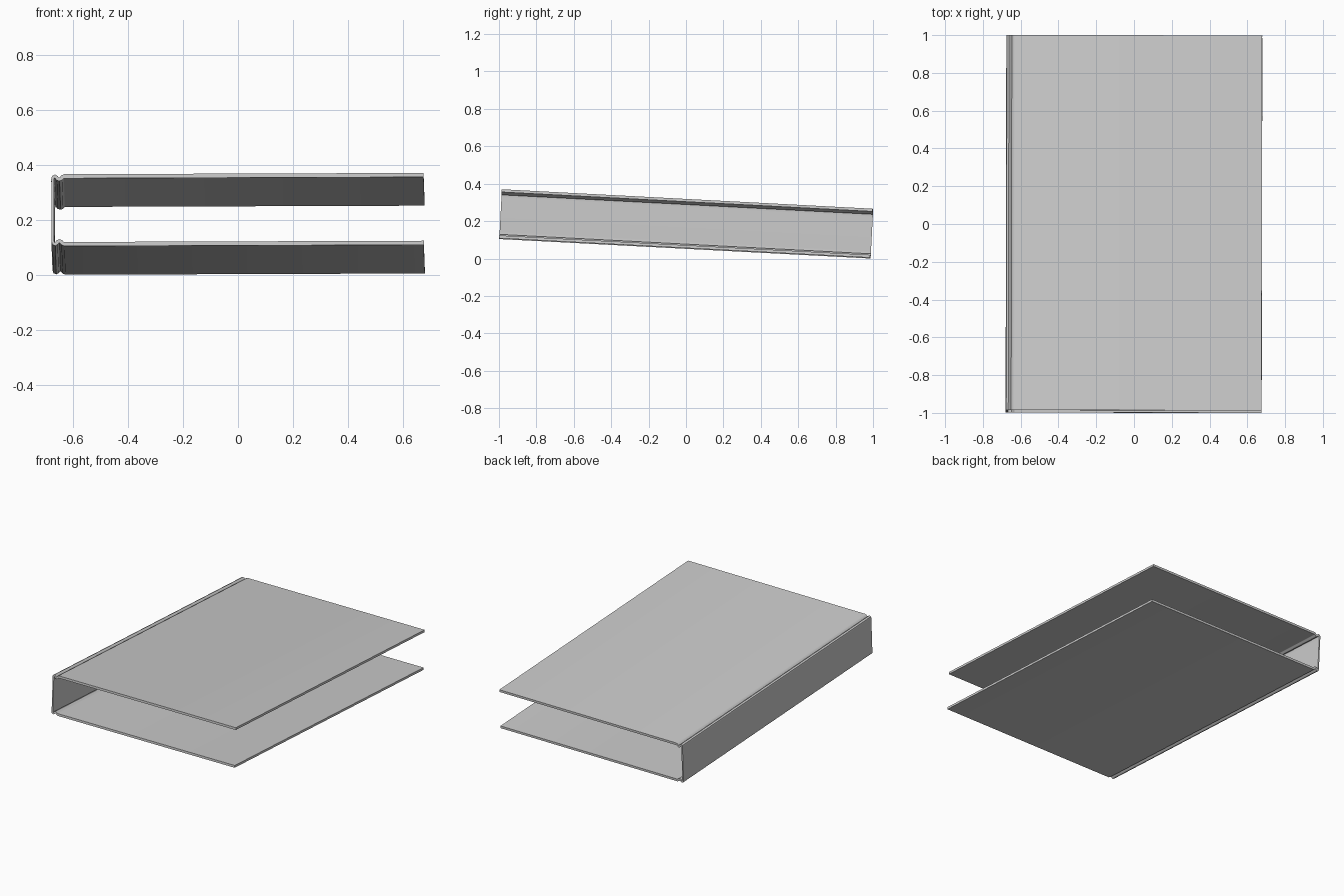
import bpy, bmesh
from math import radians
from mathutils import Vector, Euler

cube = bpy.data.objects.get("Cube")
if cube:
    bpy.data.objects.remove(cube)

LENGTH = 1.988

# Half cross-section centre line: x, height from the middle, thickness
half = [
    (-0.673, 0.0, 0.009), (-0.673, 0.09, 0.009), (-0.674, 0.112, 0.010),
    (-0.671, 0.122, 0.011), (-0.666, 0.124, 0.012), (-0.660, 0.120, 0.013),
    (-0.655, 0.114, 0.013), (-0.649, 0.112, 0.013), (-0.643, 0.115, 0.013),
    (-0.638, 0.121, 0.014), (-0.632, 0.1235, 0.015), (0.676, 0.1235, 0.015),
]
# Mirror into one C-shaped path from the lower cover to the upper cover
path = [(x, -z, t) for x, z, t in reversed(half[1:])] + half


def offset_pair(i):
    """Points on both sides of the path at index i."""
    x, z, t = path[i]
    a = path[max(i - 1, 0)]
    b = path[min(i + 1, len(path) - 1)]
    # Covers stay flat right up to the hinge
    if abs(x) < 0.635 or x > 0 or x == -0.632:
        d = Vector((1, 0)) if z > 0 else Vector((-1, 0))
    else:
        d = Vector((b[0] - a[0], b[1] - a[1])).normalized()
    n = Vector((-d.y, d.x)) * t / 2
    p = Vector((x, z))
    return p + n, p - n


# Extrude the thickened path along the spine
bm = bmesh.new()
rings = []
for i in range(len(path)):
    outer, inner = offset_pair(i)
    rings.append([bm.verts.new((p.x, y, p.y))
                  for p, y in ((outer, -LENGTH / 2), (outer, LENGTH / 2),
                               (inner, LENGTH / 2), (inner, -LENGTH / 2))])
for a, b in zip(rings, rings[1:]):
    for k in range(4):
        j = (k + 1) % 4
        bm.faces.new((a[k], a[j], b[j], b[k]))
bm.faces.new(rings[0])
bm.faces.new(rings[-1][::-1])
bmesh.ops.recalc_face_normals(bm, faces=bm.faces)

# Slight tilt, then centre and rest on the ground
tilt = Euler((radians(-3.0), radians(-0.2), radians(-0.1))).to_matrix()
bmesh.ops.transform(bm, matrix=tilt.to_4x4(), verts=bm.verts)
lo = Vector([min(v.co[k] for v in bm.verts) for k in range(3)])
hi = Vector([max(v.co[k] for v in bm.verts) for k in range(3)])
shift = -(lo + hi) / 2
shift.z = -lo.z
bmesh.ops.translate(bm, vec=shift, verts=bm.verts)

mesh = bpy.data.meshes.new("book_cover")
bm.to_mesh(mesh)
bm.free()
cover = bpy.data.objects.new("book_cover", mesh)
bpy.context.collection.objects.link(cover)

bpy.ops.object.select_all(action='DESELECT')
cover.select_set(True)
bpy.context.view_layer.objects.active = cover
bpy.ops.object.shade_smooth_by_angle(angle=radians(40))
